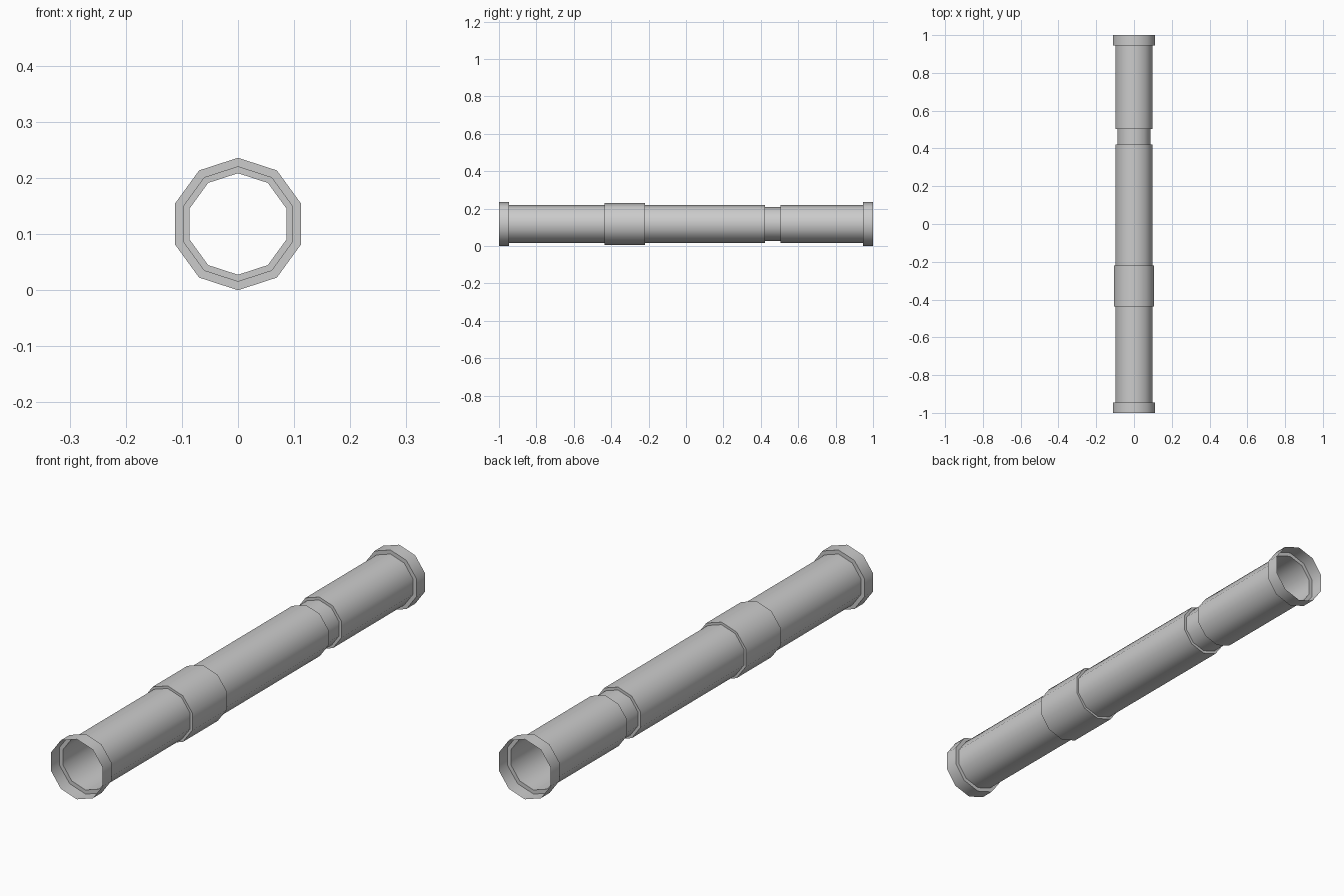
import bpy, bmesh
from math import sin, cos, radians, tau

if "Cube" in bpy.data.objects:
    bpy.data.objects.remove(bpy.data.objects["Cube"])

SIDES = 10
CENTRE_Z = 0.118

# (y, radius) profile from front to back: collar, pipe, sleeve, pipe, groove, pipe, collar
PROFILE = [(-1, .118), (-.946, .118), (-.946, .102),
           (-.436, .102), (-.436, .112), (-.22, .112), (-.22, .102),
           (.422, .102), (.422, .0905), (.504, .0905), (.504, .102),
           (.946, .102), (.946, .118), (1, .118)]


def ring(bm, y, r):
    return [bm.verts.new((r * sin(tau * i / SIDES), y,
                          CENTRE_Z + r * cos(tau * i / SIDES)))
            for i in range(SIDES)]


# Open thin-walled pipe, one ring per profile point
bm = bmesh.new()
rings = [ring(bm, y, r) for y, r in PROFILE]
for a, b in zip(rings, rings[1:]):
    for i in range(SIDES):
        j = (i + 1) % SIDES
        bm.faces.new((a[i], a[j], b[j], b[i]))
bmesh.ops.recalc_face_normals(bm, faces=bm.faces)

# Make sure the walls face outwards
bm.normal_update()
wall = bm.faces[0]
if wall.normal.x * wall.calc_center_median().x < 0:
    bmesh.ops.reverse_faces(bm, faces=bm.faces)

mesh = bpy.data.meshes.new("pipe")
bm.to_mesh(mesh)
bm.free()
pipe = bpy.data.objects.new("pipe", mesh)
bpy.context.collection.objects.link(pipe)

# Smooth around the wall, sharp at the steps
bpy.context.view_layer.objects.active = pipe
pipe.select_set(True)
bpy.ops.object.shade_smooth_by_angle(angle=radians(40))
